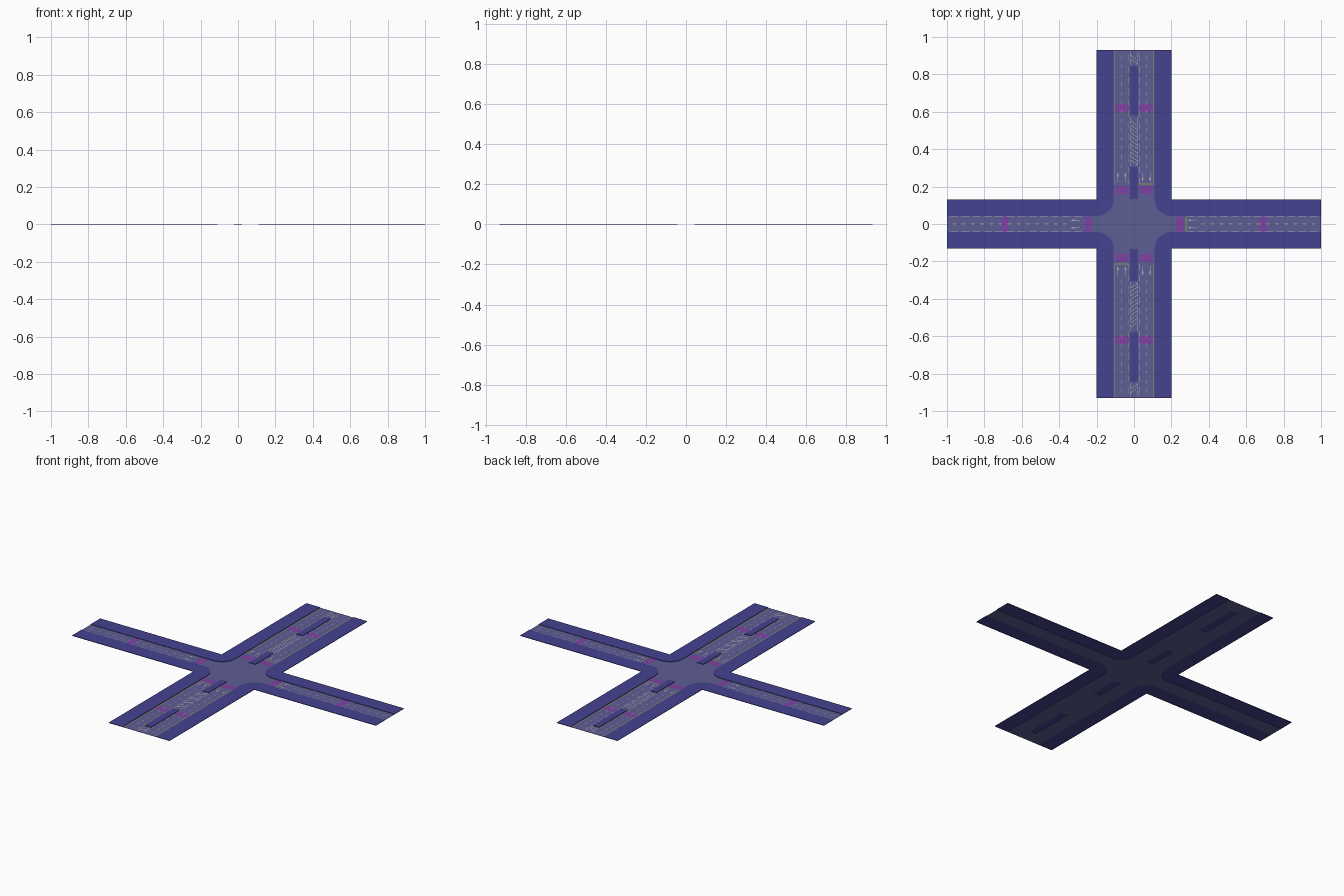
import bpy
import math

if "Cube" in bpy.data.objects:
    bpy.data.objects.remove(bpy.data.objects["Cube"])

ROAD_X, ROAD_Y = 0.11, 0.043      # half widths of the avenue (along y) and street (along x)
OUT_X, OUT_Y = 0.20, 0.132        # outer edges of the sidewalks
END_X, END_Y = 1.0, 0.93          # ends of the arms
MED = 0.021                       # half width of the medians
KERB, PAINT = 0.003, 0.0006       # heights


def material(name, color):
    m = bpy.data.materials.new(name)
    m.diffuse_color = (*color, 1)
    m.use_nodes = True
    m.node_tree.nodes["Principled BSDF"].inputs["Base Color"].default_value = m.diffuse_color
    return m


PAVING = material("paving", (0.06, 0.055, 0.28))
ASPHALT = material("asphalt", (0.11, 0.11, 0.30))
WHITE = material("white_paint", (0.42, 0.42, 0.50))
YELLOW = material("yellow_paint", (0.32, 0.32, 0.10))
MAGENTA = material("magenta_paint", (0.30, 0.03, 0.42))


def area(p):
    return sum(a[0] * b[1] - b[0] * a[1] for a, b in zip(p, p[1:] + p[:1]))


def sheet(name, polys, mat, z=0.0, walls=False):
    """Flat upward-facing polygons at height z, optionally with walls to the ground."""
    verts, faces = [], []
    for p in polys:
        p = list(p) if area(list(p)) > 0 else list(p)[::-1]
        n, b = len(p), len(verts)
        verts += [(x, y, z) for x, y in p]
        faces.append(list(range(b, b + n)))
        if walls:
            verts += [(x, y, 0) for x, y in p]
            for i in range(n):
                j = (i + 1) % n
                faces.append([b + j, b + i, b + n + i, b + n + j])
    me = bpy.data.meshes.new(name)
    me.from_pydata(verts, [], faces)
    me.materials.append(mat)
    ob = bpy.data.objects.new(name, me)
    bpy.context.collection.objects.link(ob)
    return ob


def rect(x0, x1, y0, y1):
    return [(x0, y0), (x1, y0), (x1, y1), (x0, y1)]


def flip(p, sx, sy):
    return [(x * sx, y * sy) for x, y in p]


def dashes(a, b, step, fill=0.6):
    n = max(1, round((b - a) / step))
    s = (b - a) / n
    return [(a + i * s, a + i * s + s * fill) for i in range(n)]


# Rounded sidewalk corners
arc = [(OUT_X + (OUT_X - ROAD_X) * math.cos(t), OUT_Y + (OUT_Y - ROAD_Y) * math.sin(t))
       for t in (math.pi * (1 + i / 24) for i in range(13))]
corner = [(OUT_X, END_Y), (ROAD_X, END_Y)] + arc + [(END_X, ROAD_Y), (END_X, OUT_Y), (OUT_X, OUT_Y)]
for nx, sx in (("left", -1), ("right", 1)):
    for ny, sy in (("front", -1), ("back", 1)):
        sheet(f"sidewalk_{ny}_{nx}", [flip(corner, sx, sy)], PAVING, KERB, True)

# Medians
MEDIANS = [(0.135, 0.305), (0.58, 0.845)]
GAPS = [(0.305, 0.58), (0.845, END_Y)]
sheet("medians", [flip(rect(-MED, MED, a, b), 1, s) for a, b in MEDIANS for s in (1, -1)],
      PAVING, KERB, True)

# Road surfaces
centre = arc[::-1] + flip(arc, 1, -1) + flip(arc, -1, -1)[::-1] + flip(arc, -1, 1)
centre = arc + flip(arc, 1, -1)[::-1] + flip(arc, -1, -1) + flip(arc, -1, 1)[::-1]
sheet("crossing_surface", [centre], ASPHALT)
sheet("street_surface", [rect(s * OUT_X, s * END_X, -ROAD_Y, ROAD_Y) for s in (1, -1)], ASPHALT)
avenue = [rect(MED, ROAD_X, OUT_Y, END_Y), rect(-ROAD_X, -MED, OUT_Y, END_Y),
          rect(-MED, MED, OUT_Y, 0.135)]
avenue += [rect(-MED, MED, a, b) for a, b in GAPS]
sheet("avenue_surface", [flip(p, 1, s) for p in avenue for s in (1, -1)], ASPHALT)

# Yellow edge lines and stop lines
W = 0.004
yellow = [rect(sx * 0.101, sx * 0.105, sy * 0.21, sy * END_Y) for sx in (1, -1) for sy in (1, -1)]
yellow += [rect(-0.030, -0.026, s * a, s * b) for a, b in dashes(0.21, END_Y, 0.06) for s in (1, -1)]
yellow += [rect(s * 0.026, s * 0.105, s * 0.21, s * 0.216) for s in (1, -1)]
yellow += [rect(0.275, 0.281, -0.038, 0.038)]
sheet("yellow_lines", yellow, YELLOW, PAINT)

# White lane lines
white = [rect(x, x + 0.003, s * a, s * b) for x in (-0.0675, 0.0645) for s in (1, -1)
         for a, b in dashes(0.30, END_Y, 0.05, 0.4)]
white += [rect(0.026, 0.029, s * a, s * b) for s in (1, -1) for a, b in dashes(0.21, END_Y, 0.06)]
for y, step, fill in ((0.038, 0.06, 0.7), (-0.038, 0.06, 0.7), (0, 0.05, 0.4)):
    white += [rect(s * a, s * b, y - 0.0015, y + 0.0015) for s in (1, -1)
              for a, b in dashes(0.28 if y else 0.36, END_X, step, fill)]
sheet("white_lines", white, WHITE, PAINT)

# Hatching in the median gaps
hatch = []
for a, b in GAPS:
    for s in (1, -1):
        for c, _ in dashes(a + 0.01, b - 0.035, 0.02):
            hatch.append([(-0.017, s * (c + 0.025)), (0.017, s * c),
                          (0.017, s * (c + 0.004)), (-0.017, s * (c + 0.029))])
        for x in (-0.020, 0.017):
            hatch += [rect(x, x + 0.003, s * c, s * d) for c, d in dashes(a + 0.005, b, 0.045, 0.75)]
sheet("median_hatching", hatch, WHITE, PAINT)

# Lane arrows
def arrow(x, y, dx, dy):
    shape = [(-0.026, -0.0015), (0.004, -0.0015), (0.004, -0.006), (0.026, 0),
             (0.004, 0.006), (0.004, 0.0015), (-0.026, 0.0015)]
    return [(x + u * dx - v * dy, y + u * dy + v * dx) for u, v in shape]


arrows = [arrow(sx * x, sy * 0.25, 0, -sx) for x in (0.046, 0.086) for sx in (1, -1) for sy in (1, -1)]
arrows += [arrow(x, y, -1, 0) for x in (-0.315, 0.31) for y in (-0.02, 0.02)]
sheet("lane_arrows", arrows, WHITE, PAINT)

# Striped crosswalks
cross = []
for s in (1, -1):
    for y in (0.182, 0.62):
        cross += [rect(sx * a, sx * b, s * y - 0.022, s * y + 0.022)
                  for a, b in dashes(0.03, 0.105, 0.0125) for sx in (1, -1)]
    for x in (0.245, 0.69):
        cross += [rect(s * x - 0.02, s * x + 0.02, a, b) for a, b in dashes(-0.038, 0.041, 0.013)]
sheet("crosswalks", cross, MAGENTA, PAINT)
